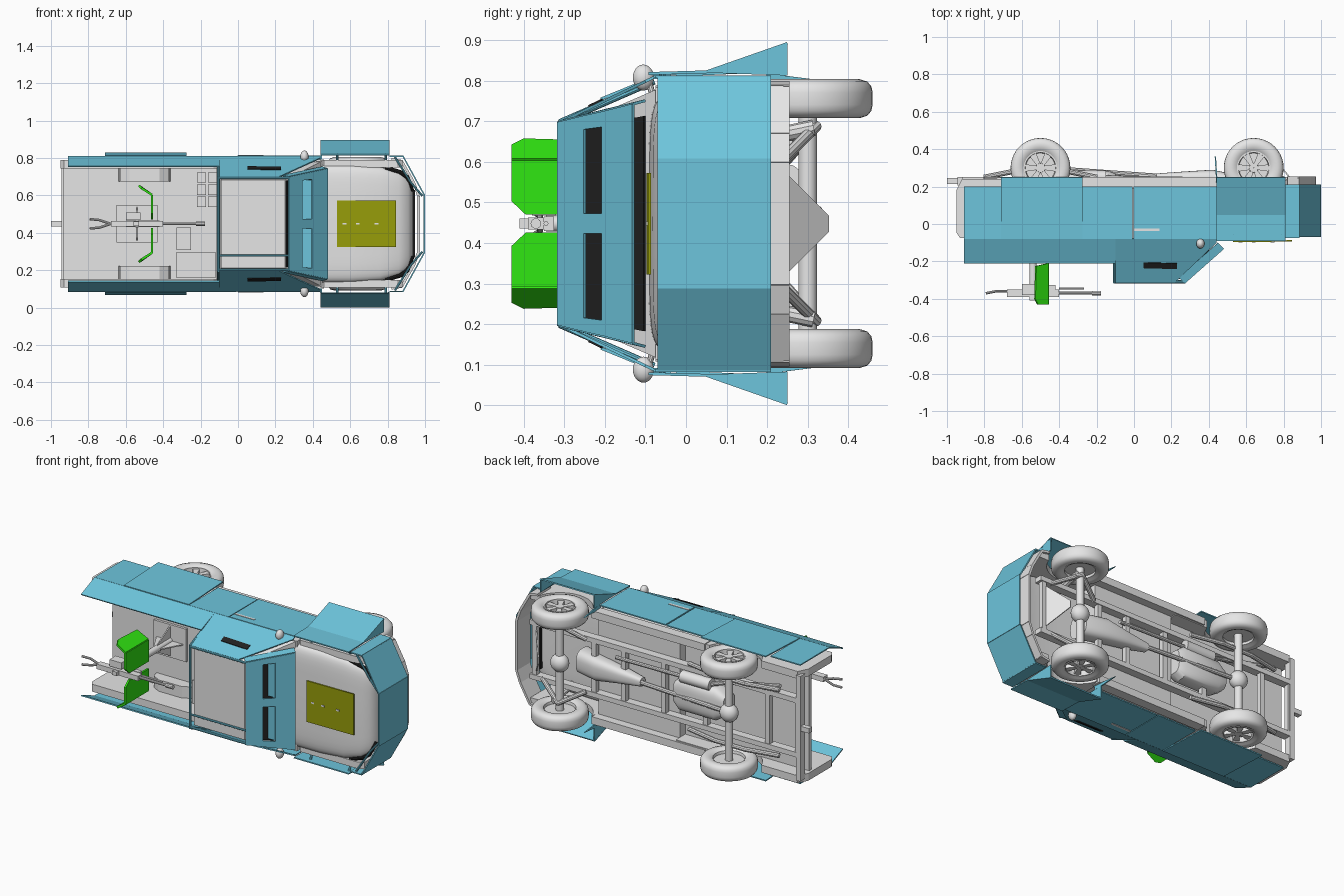
import bpy, bmesh, math
from mathutils import Matrix, Vector

# Parts are laid out upright (x forward, y sideways, z up), then the truck is laid on its side
LAY = Matrix.Translation((0, 0, 0.448)) @ Matrix.Rotation(math.pi / 2, 4, 'X')

def material(name, rgb):
    m = bpy.data.materials.new(name)
    m.diffuse_color = (*rgb, 1)
    return m

GREY = material("light_grey", (0.79, 0.79, 0.79))
BLUE = material("armour_blue", (0.155, 0.56, 0.72))
GREEN = material("bright_green", (0.03, 0.80, 0.006))
OLIVE = material("olive", (0.31, 0.34, 0.003))
BLACK = material("black", (0.015, 0.015, 0.015))

def finish(bm, name, mat, smooth=False):
    bmesh.ops.recalc_face_normals(bm, faces=bm.faces)
    bm.transform(LAY)
    me = bpy.data.meshes.new(name)
    bm.to_mesh(me)
    bm.free()
    me.materials.append(mat)
    ob = bpy.data.objects.new(name, me)
    bpy.context.collection.objects.link(ob)
    if smooth:
        bpy.ops.object.select_all(action='DESELECT')
        ob.select_set(True)
        bpy.context.view_layer.objects.active = ob
        bpy.ops.object.shade_smooth_by_angle(angle=math.radians(35))
    return ob

def prism(name, pts, offset, mat):
    bm = bmesh.new()
    f = bm.faces.new([bm.verts.new(p) for p in pts])
    r = bmesh.ops.extrude_face_region(bm, geom=[f])
    bmesh.ops.translate(bm, vec=offset, verts=[v for v in r['geom'] if isinstance(v, bmesh.types.BMVert)])
    return finish(bm, name, mat)

def plate(name, pts, mat=BLUE, t=0.007):
    p = [Vector(q) for q in pts]
    n = (p[1] - p[0]).cross(p[2] - p[0]).normalized() * t
    return prism(name, [q - n / 2 for q in p], n, mat)

def box(name, x, y, z, mat=GREY):
    return prism(name, [(x[0], y[0], z[0]), (x[1], y[0], z[0]), (x[1], y[1], z[0]), (x[0], y[1], z[0])],
                 (0, 0, z[1] - z[0]), mat)

def tube(name, path, r, mat=GREY, n=10):
    bm = bmesh.new()
    path = [Vector(p) for p in path]
    for a, b in zip(path, path[1:]):
        d = b - a
        m = Matrix.Translation((a + b) / 2) @ d.to_track_quat('Z', 'Y').to_matrix().to_4x4()
        bmesh.ops.create_cone(bm, cap_ends=True, segments=n, radius1=r, radius2=r, depth=d.length + r * 0.5, matrix=m)
    return finish(bm, name, mat, True)

def ball(name, c, s, mat=GREY):
    bm = bmesh.new()
    bmesh.ops.create_uvsphere(bm, u_segments=20, v_segments=12, radius=1,
                              matrix=Matrix.Translation(c) @ Matrix.Diagonal((*s, 1)))
    return finish(bm, name, mat, True)

def loft(name, sections, mat=GREY, n=36, power=0.4):
    # sections along x: (x, half width, bottom, top), each a rounded rectangle
    bm = bmesh.new()
    rings = []
    for x, w, lo, hi in sections:
        ring = []
        for i in range(n):
            a = 2 * math.pi * i / n
            c, s = math.cos(a), math.sin(a)
            ring.append(bm.verts.new((x, w * math.copysign(abs(c) ** power, c),
                                      (lo + hi) / 2 + (hi - lo) / 2 * math.copysign(abs(s) ** power, s))))
        rings.append(ring)
    for a, b in zip(rings, rings[1:]):
        for i in range(n):
            bm.faces.new((a[i], a[(i + 1) % n], b[(i + 1) % n], b[i]))
    bm.faces.new(rings[0])
    bm.faces.new(rings[-1])
    return finish(bm, name, mat, True)

def lathe(name, c, profile, mat=GREY, steps=40):
    # profile of (radius, sideways offset) turned about the wheel axle
    bm = bmesh.new()
    vs = [bm.verts.new((r, y, 0)) for r, y in profile]
    es = [bm.edges.new(e) for e in zip(vs, vs[1:])]
    bmesh.ops.spin(bm, geom=vs + es, cent=(0, 0, 0), axis=(0, 1, 0), angle=2 * math.pi, steps=steps)
    bmesh.ops.remove_doubles(bm, verts=bm.verts, dist=1e-4)
    bmesh.ops.translate(bm, vec=c, verts=bm.verts)
    return finish(bm, name, mat, True)

def wall(name, s, x0, x1, z0, z1, cx, y, t):
    # body side with a round wheel arch
    a0 = math.asin((z0 + 0.30) / 0.185)
    arch = []
    for i in range(13):
        a = math.pi - a0 - (math.pi - 2 * a0) * i / 12
        arch.append((cx + 0.185 * math.cos(a), s * y, -0.30 + 0.185 * math.sin(a)))
    prism(name, [(x0 + 0.03, s * y, z0), *arch, (x1, s * y, z0), (x1, s * y, z1 - 0.02), (x1 - 0.03, s * y, z1),
                 (x0 + 0.02, s * y, z1), (x0, s * y, z1 - 0.03), (x0, s * y, z0 + 0.06)], (0, s * t, 0), GREY)

# Cab, hood and nose
box("cab_lower", (-0.1, 0.45), (-0.335, 0.335), (-0.20, 0.075))
bm = bmesh.new()
lo = [bm.verts.new(p) for p in ((-0.1, -0.33, 0.075), (0.44, -0.33, 0.075), (0.44, 0.33, 0.075), (-0.1, 0.33, 0.075))]
hi = [bm.verts.new(p) for p in ((-0.09, -0.235, 0.295), (0.25, -0.235, 0.295), (0.25, 0.235, 0.295), (-0.09, 0.235, 0.295))]
bm.faces.new(hi)
for i in range(4):
    bm.faces.new((lo[i], lo[(i + 1) % 4], hi[(i + 1) % 4], hi[i]))
finish(bm, "cab_upper", GREY)
plate("windshield", [(0.43, -0.265, 0.102), (0.43, 0.265, 0.102), (0.26, 0.23, 0.29), (0.26, -0.23, 0.29)], BLACK)
loft("hood", [(0.42, 0.315, -0.08, 0.092), (0.60, 0.315, -0.08, 0.09), (0.76, 0.305, -0.08, 0.082),
              (0.86, 0.28, -0.09, 0.062), (0.91, 0.245, -0.1, 0.04), (0.935, 0.20, -0.1, 0.0)], power=0.35)
plate("hood_panel", [(0.53, -0.125, 0.094), (0.845, -0.125, 0.09), (0.845, 0.125, 0.09), (0.53, 0.125, 0.094)], OLIVE, 0.007)
for x in (0.56, 0.63, 0.73):
    box("hood_mark", (x, x + 0.02), (-0.005, 0.005), (0.09, 0.099))
box("grille", (0.90, 0.945), (-0.18, 0.18), (-0.12, -0.02), BLACK)
# front bumper, a thin band bent around the nose
band = [(0.82, 0.345), (0.875, 0.335), (0.94, 0.22), (0.965, 0.15), (0.965, -0.15), (0.94, -0.22), (0.875, -0.335), (0.82, -0.345)]
for (xa, ya), (xb, yb) in zip(band, band[1:]):
    plate("front_bumper", [(xa, ya, -0.255), (xb, yb, -0.255), (xb, yb, -0.13), (xa, ya, -0.13)], GREY, 0.014)

# Cargo bed, open at the back
box("bed_floor", (-0.935, -0.1), (-0.30, 0.30), (-0.15, -0.13))
box("bed_front_wall", (-0.115, -0.1), (-0.30, 0.30), (-0.14, 0.075))
box("rear_bumper", (-0.945, -0.915), (-0.32, 0.32), (-0.25, -0.205))
box("tow_hitch", (-1.0, -0.93), (-0.015, 0.015), (-0.245, -0.215))
box("bed_box", (-0.33, -0.12), (-0.29, -0.15), (-0.13, -0.03))
box("bed_small_box", (-0.33, -0.25), (-0.14, -0.02), (-0.13, -0.08))
for i in range(2):
    for j in range(3):
        x, y = -0.22 + 0.06 * i, 0.09 + 0.065 * j
        box("bed_crate", (x, x + 0.05), (y, y + 0.055), (-0.13, -0.09))

# Chassis underneath
for x in (-0.92, -0.72, -0.3, -0.02, 0.25, 0.45, 0.85):
    box("cross_member", (x - 0.015, x + 0.015), (-0.18, 0.18), (-0.245, -0.215))
tube("drive_shaft", [(-0.5, 0, -0.3), (0.2, 0, -0.25)], 0.014)
loft("gearbox", [(0.12, 0.025, -0.27, -0.22), (0.26, 0.045, -0.28, -0.19), (0.42, 0.07, -0.29, -0.18), (0.56, 0.07, -0.26, -0.12)], power=0.7)
tube("muffler", [(-0.34, 0.11, -0.25), (-0.16, 0.11, -0.25)], 0.036, n=20)
tube("exhaust_pipe", [(0.3, 0.1, -0.24), (-0.34, 0.11, -0.25), (-0.44, 0.14, -0.23), (-0.8, 0.22, -0.24)], 0.012)
loft("fuel_tank", [(-0.44, 0.06, -0.27, -0.16), (-0.38, 0.1, -0.285, -0.16), (-0.14, 0.1, -0.285, -0.16), (-0.1, 0.07, -0.27, -0.16)], power=0.6)
plate("skid_plate", [(0.84, -0.13, -0.24), (0.84, 0.13, -0.24), (0.75, 0.02, -0.35), (0.75, -0.02, -0.35)], GREY)
for x in (0.64, -0.5):
    tube("axle", [(x, -0.28, -0.3), (x, 0.28, -0.3)], 0.023, n=14)
    ball("differential", (x, 0, -0.3), (0.055, 0.055, 0.048))

# Everything that repeats on both sides
for s in (-1, 1):
    wall("bed_side", s, -0.95, -0.1, -0.24, 0.075, -0.5, 0.295, 0.045)
    wall("front_fender", s, 0.44, 0.88, -0.24, 0.06, 0.64, 0.30, 0.04)
    box("rocker", (-0.3, 0.46), (s * 0.30, s * 0.345), (-0.25, -0.19))
    box("chassis_rail", (-0.93, 0.88), (s * 0.15, s * 0.18), (-0.25, -0.20))
    prism("wheel_well", [(-0.64, s * 0.225, -0.14), (-0.36, s * 0.225, -0.14), (-0.37, s * 0.225, -0.09),
                         (-0.42, s * 0.225, -0.06), (-0.58, s * 0.225, -0.06), (-0.63, s * 0.225, -0.09)], (0, s * 0.075, 0), GREY)
    tube("headlight_trim", [(0.79, s * 0.30, 0.045), (0.87, s * 0.275, 0.038), (0.905, s * 0.25, 0.03), (0.93, s * 0.18, 0.0)], 0.012, BLACK)
    tube("suspension_arm", [(0.8, s * 0.16, -0.24), (0.64, s * 0.24, -0.32), (0.5, s * 0.16, -0.25)], 0.014)
    tube("shock_absorber", [(0.67, s * 0.2, -0.14), (0.67, s * 0.235, -0.31)], 0.02)
    tube("leaf_spring", [(-0.8, s * 0.2, -0.25), (-0.6, s * 0.2, -0.29), (-0.4, s * 0.2, -0.29), (-0.2, s * 0.2, -0.25)], 0.014)
    # wheels
    for x in (0.64, -0.5):
        c = (x, s * 0.308, -0.30)
        lathe("tyre", c, [(0.09, -0.036), (0.105, -0.046), (0.128, -0.048), (0.147, -0.042), (0.157, -0.03), (0.16, -0.015),
                          (0.16, 0.015), (0.157, 0.03), (0.147, 0.042), (0.128, 0.048), (0.105, 0.046), (0.09, 0.036),
                          (0.086, 0.02), (0.086, -0.036), (0.09, -0.036)])
        lathe("rim", c, [(0.001, s * -0.02), (0.088, s * -0.02), (0.09, s * 0.04), (0.082, s * 0.04), (0.079, s * 0.01), (0.001, s * 0.01)])
        lathe("hub", c, [(0.001, s * 0.036), (0.024, s * 0.036), (0.028, s * 0.0)], steps=20)
        for k in range(6):
            a = math.pi * k / 3
            d, n = Vector((math.cos(a), 0, math.sin(a))), Vector((-math.sin(a), 0, math.cos(a)))
            o = Vector(c) + Vector((0, s * 0.008, 0))
            prism("spoke", [o + d * r + n * w for r, w in ((0.015, -0.01), (0.084, -0.02), (0.084, 0.02), (0.015, 0.01))],
                  (0, s * 0.025, 0), GREY)
    # mirrors
    ball("mirror", (0.355, s * 0.36, 0.105), (0.022, 0.032, 0.026))
    tube("mirror_arm", [(0.36, s * 0.31, 0.08), (0.355, s * 0.36, 0.095)], 0.008)
    # armour along the sides, as rectangles of (x0, x1, sideways, bottom, top)
    for nm, x0, x1, y, z0, z1 in (("rear_side_armour", -0.91, -0.71, 0.36, -0.20, 0.08),
                                  ("mid_side_armour", -0.275, -0.008, 0.36, -0.20, 0.08), ("door_armour", -0.002, 0.44, 0.362, -0.20, 0.08),
                                  ("nose_side_armour", 0.81, 0.885, 0.362, -0.21, 0.075)):
        plate(nm, [(x0, s * y, z0), (x1, s * y, z0), (x1, s * y, z1), (x0, s * y, z1)])
    # rear wheel armour leans out towards its lower edge
    plate("wheel_armour", [(-0.712, s * 0.378, -0.25), (-0.275, s * 0.378, -0.25), (-0.275, s * 0.364, 0.08), (-0.712, s * 0.364, 0.08)])
    plate("door_handle", [(0.0, s * 0.3655, 0.024), (0.135, s * 0.3655, 0.024), (0.135, s * 0.3655, 0.038), (0.0, s * 0.3655, 0.038)], GREY, 0.005)
    plate("bed_upper_armour", [(-0.91, s * 0.36, 0.08), (-0.1, s * 0.36, 0.08), (-0.1, s * 0.307, 0.21), (-0.91, s * 0.307, 0.21)])
    lean = lambda x, z, o=0: (x, s * (0.36 - (z - 0.08) * 0.478 + o), z)
    plate("cab_side_armour", [lean(-0.1, 0.08), lean(0.44, 0.08), lean(0.44, 0.1), lean(0.22, 0.31), lean(-0.1, 0.31)])
    plate("cab_side_slit", [lean(0.05, 0.205, 0.005), lean(0.23, 0.21, 0.005), lean(0.23, 0.24, 0.005), lean(0.05, 0.235, 0.005)], BLACK)
    # flared front wheel guard
    prof = [(0.37, 0.092), (0.374, -0.05), (0.444, -0.25)]
    for (ya, za), (yb, zb) in zip(prof, prof[1:]):
        plate("wheel_guard", [(0.44, s * ya, za), (0.81, s * ya, za), (0.81, s * yb, zb), (0.44, s * yb, zb)])
    for x in (0.444, 0.806):
        plate("wheel_guard_end", [(x, s * 0.372, -0.05), (x, s * 0.442, -0.25), (x, s * 0.365, -0.25)])
    plate("mud_flap", [(0.445, s * 0.34, -0.19), (0.445, s * 0.37, -0.2), (0.435, s * 0.35, -0.36)])
    for x in (0.53, 0.79):
        tube("guard_strut", [(x, s * 0.31, 0.03), (x, s * 0.37, 0.06)], 0.007, BLUE)
    # nose armour and its struts
    plate("nose_angled_armour", [(0.994, s * 0.158, -0.21), (0.883, s * 0.36, -0.21), (0.883, s * 0.36, 0.07), (0.994, s * 0.158, 0.07)])
    tube("nose_strut", [(0.84, s * 0.355, 0.06), (0.925, s * 0.22, 0.05), (0.985, s * 0.15, 0.05)], 0.006, BLUE)
    tube("roof_rail", [(-0.1, s * 0.245, 0.31), (0.27, s * 0.245, 0.31)], 0.007, BLUE)
    tube("roof_frame", [(-0.105, s * 0.35, 0.08), (-0.105, s * 0.25, 0.31), (-0.105, 0, 0.31)], 0.008, BLUE)
    # gun shield with bent wing
    plate("shield_inner", [(-0.46, s * 0.022, 0.21), (-0.46, s * 0.155, 0.21), (-0.46, s * 0.155, 0.43), (-0.46, s * 0.055, 0.43),
                           (-0.46, s * 0.022, 0.395)], GREEN, 0.012)
    plate("shield_wing", [(-0.46, s * 0.155, 0.21), (-0.525, s * 0.2, 0.225), (-0.53, s * 0.205, 0.40), (-0.515, s * 0.19, 0.43),
                          (-0.46, s * 0.155, 0.43)], GREEN, 0.012)
    tube("gun_grip", [(-0.68, 0, 0.36), (-0.74, s * 0.02, 0.36), (-0.79, s * 0.025, 0.37)], 0.007)
plate("nose_armour", [(0.996, -0.16, -0.21), (0.996, 0.16, -0.21), (0.996, 0.16, 0.07), (0.996, -0.16, 0.07)])
tube("roof_middle_rail", [(-0.1, -0.17, 0.305), (0.27, -0.17, 0.305)], 0.006, BLUE)

# Windshield armour, strips around two vision slits, with side flanges
def wind(z, y):
    return (0.27 + (0.315 - z) * 1.13, y, z)

def strip(z0, z1, a0, a1, b0, b1):
    plate("windshield_armour", [wind(z0, a0), wind(z0, a1), wind(z1, b1), wind(z1, b0)], BLUE, 0.008)

strip(0.315, 0.25, -0.25, 0.25, -0.266, 0.266)
strip(0.205, 0.13, -0.276, 0.276, -0.295, 0.295)
strip(0.25, 0.205, -0.025, 0.025, -0.025, 0.025)
for s in (-1, 1):
    strip(0.25, 0.205, s * 0.232, s * 0.266, s * 0.238, s * 0.276)
    box("slit_shelf", (0.345, 0.395), (s * 0.025, s * 0.235), (0.2, 0.205), BLUE)
    a, b, d = Vector(wind(0.315, s * 0.25)), Vector(wind(0.13, s * 0.295)), Vector((-0.03, s * 0.008, -0.03))
    plate("windshield_flange", [a, b, b + d, a + d])

# Gun on its pedestal
box("gun_base", (-0.65, -0.43), (-0.1, 0.1), (-0.13, -0.115))
tube("gun_post", [(-0.54, 0, -0.12), (-0.54, 0, 0.34)], 0.02, n=14)
for dx, dy in ((1, 0), (-1, 0), (0, 1), (0, -1)):
    plate("gun_post_fin", [(-0.54, 0, -0.115), (-0.54 + dx * 0.09, dy * 0.09, -0.115), (-0.54, 0, 0.05)], GREY)
box("gun_cradle", (-0.6, -0.42), (-0.018, 0.018), (0.325, 0.35))
box("gun_body", (-0.68, -0.40), (-0.015, 0.015), (0.35, 0.39))
box("gun_sight", (-0.56, -0.53), (-0.012, 0.012), (0.39, 0.41))
box("ammo_box", (-0.6, -0.52), (0.02, 0.06), (0.32, 0.38))
tube("gun_barrel", [(-0.4, 0, 0.37), (-0.18, 0, 0.37)], 0.008)
tube("gun_gas_tube", [(-0.4, 0, 0.345), (-0.27, 0, 0.345)], 0.006)
tube("gun_muzzle", [(-0.22, 0, 0.37), (-0.18, 0, 0.37)], 0.013)
